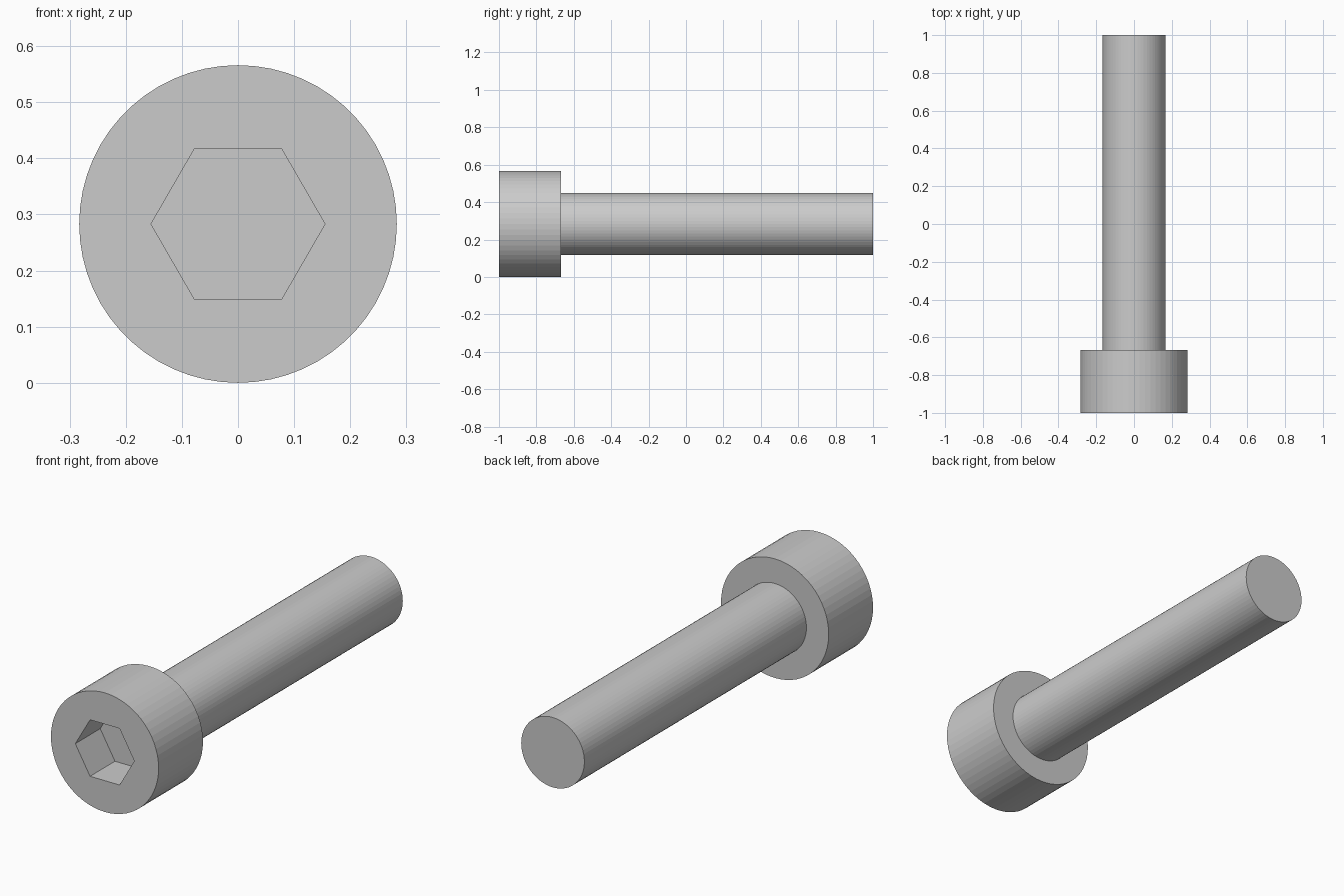
import bpy, bmesh
from math import cos, sin, tau

if "Cube" in bpy.data.objects:
    bpy.data.objects.remove(bpy.data.objects["Cube"])

SIDES = 60
HEAD_R, SHANK_R, HEX_R = 0.283, 0.166, 0.155
FRONT, SHOULDER, END = -1.0, -0.667, 1.0
SOCKET_DEPTH = 0.187

bm = bmesh.new()


def ring(radius, y, n):
    """Ring of vertices around the screw axis."""
    return [bm.verts.new((radius * cos(tau * i / n), y, HEAD_R + radius * sin(tau * i / n)))
            for i in range(n)]


def bridge(a, b):
    """Quads between two rings of equal count."""
    n = len(a)
    for i in range(n):
        j = (i + 1) % n
        bm.faces.new((a[i], a[j], b[j], b[i]))


# Hexagonal socket: floor and walls
socket_floor = ring(HEX_R, FRONT + SOCKET_DEPTH, 6)
socket_rim = ring(HEX_R, FRONT, 6)
bm.faces.new(socket_floor)
bridge(socket_floor, socket_rim)

# Flat front of the head, one face per socket side
head_front = ring(HEAD_R, FRONT, SIDES)
step = SIDES // 6
for i in range(6):
    arc = [head_front[(i * step + k) % SIDES] for k in range(step + 1)]
    bm.faces.new(arc + [socket_rim[(i + 1) % 6], socket_rim[i]])

# Head side, shoulder, shank and end cap
rings = [head_front, ring(HEAD_R, SHOULDER, SIDES),
         ring(SHANK_R, SHOULDER, SIDES), ring(SHANK_R, END, SIDES)]
for a, b in zip(rings, rings[1:]):
    bridge(a, b)
bm.faces.new(rings[-1])

bmesh.ops.recalc_face_normals(bm, faces=bm.faces)
mesh = bpy.data.meshes.new("socket_head_screw")
bm.to_mesh(mesh)
bm.free()
screw = bpy.data.objects.new("socket_head_screw", mesh)
bpy.context.collection.objects.link(screw)
